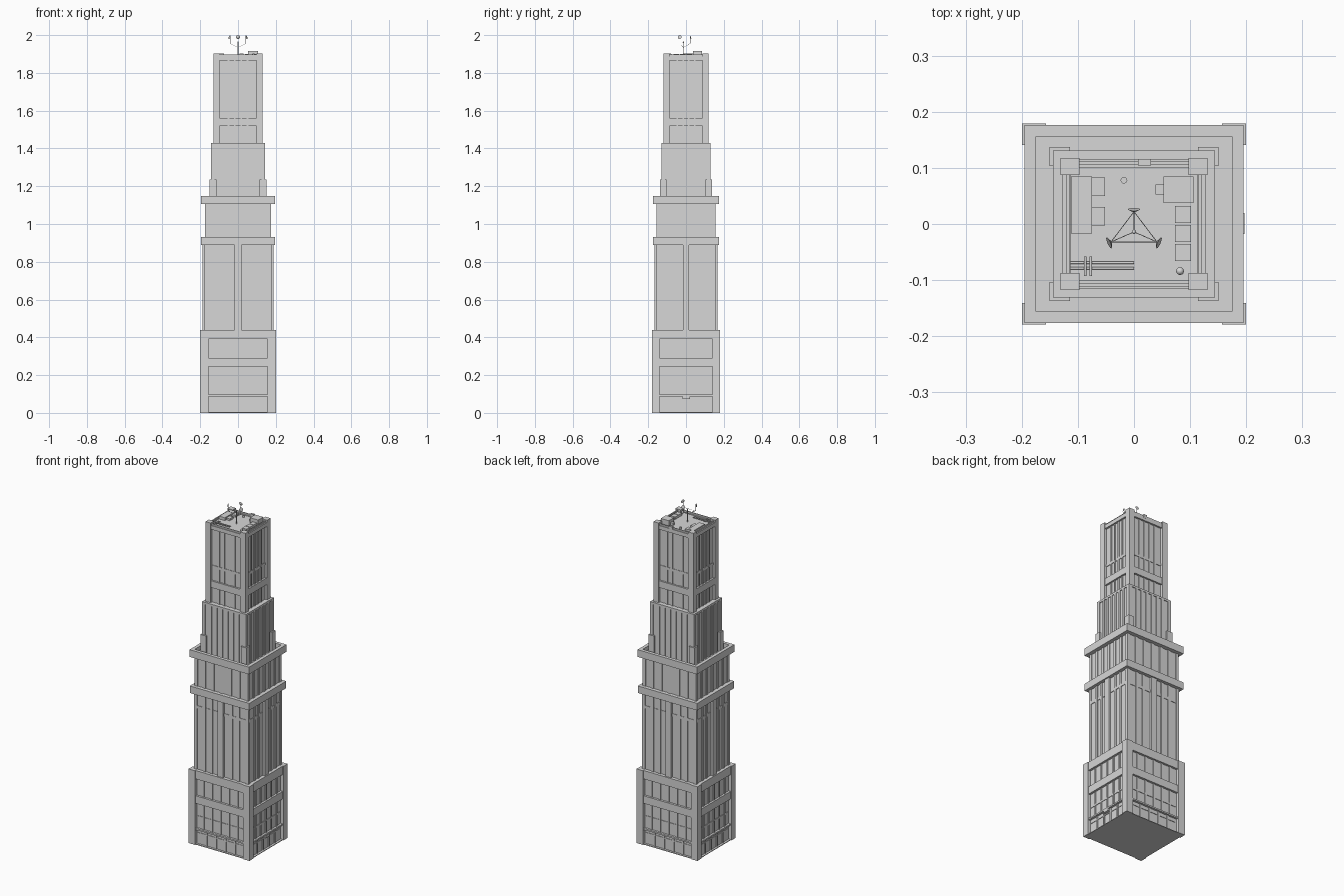
import bpy, bmesh
from mathutils import Vector, Matrix

cube = bpy.data.objects.get("Cube")
if cube:
    bpy.data.objects.remove(cube, do_unlink=True)

stone = bpy.data.materials.new("light grey stone")
stone.use_nodes = True
GREY = (0.68, 0.68, 0.68, 1)
stone.diffuse_color = GREY
stone.node_tree.nodes["Principled BSDF"].inputs["Base Color"].default_value = GREY


def finish(bm, name, smooth=False):
    mesh = bpy.data.meshes.new(name)
    bm.to_mesh(mesh)
    bm.free()
    mesh.materials.append(stone)
    obj = bpy.data.objects.new(name, mesh)
    bpy.context.collection.objects.link(obj)
    if smooth:
        for face in mesh.polygons:
            face.use_smooth = len(face.vertices) < 5


def box(bm, x0, x1, y0, y1, z0, z1):
    size = Matrix.Diagonal((x1 - x0, y1 - y0, z1 - z0, 1))
    mid = Matrix.Translation(((x0 + x1) / 2, (y0 + y1) / 2, (z0 + z1) / 2))
    bmesh.ops.create_cube(bm, size=1, matrix=mid @ size)


def block(bm, half, z0, z1):
    box(bm, -half[0], half[0], -half[1], half[1], z0, z1)


def on_walls(bm, half, u0, u1, z0, z1, depth):
    """Same box on all four walls; u runs -1 to 1 across each wall."""
    hx, hy = half
    for s in (-1, 1):
        ya, yb = sorted((s * hy, s * (hy - depth)))
        box(bm, u0 * hx, u1 * hx, ya, yb, z0, z1)
        xa, xb = sorted((s * hx, s * (hx - depth)))
        box(bm, xa, xb, u0 * hy, u1 * hy, z0, z1)


def fins(bm, half, u0, u1, count, z0, z1, depth, width):
    """Evenly spaced upright fins, including both ends."""
    for i in range(count):
        u = u0 + (u1 - u0) * i / (count - 1)
        on_walls(bm, half, u - width / 2, u + width / 2, z0, z1, depth)


def corners(bm, outer, inner, z0, z1):
    for sx in (-1, 1):
        for sy in (-1, 1):
            xa, xb = sorted((sx * inner[0], sx * outer[0]))
            ya, yb = sorted((sy * inner[1], sy * outer[1]))
            box(bm, xa, xb, ya, yb, z0, z1)


def rod(bm, a, b, r, r2=None, sides=8):
    a, b = Vector(a), Vector(b)
    turn = (b - a).to_track_quat('Z', 'Y').to_matrix().to_4x4()
    bmesh.ops.create_cone(bm, cap_ends=True, segments=sides, radius1=r,
                          radius2=r if r2 is None else r2, depth=(b - a).length,
                          matrix=Matrix.Translation((a + b) / 2) @ turn)


def ball(bm, centre, r):
    bmesh.ops.create_uvsphere(bm, u_segments=12, v_segments=8, radius=r,
                              matrix=Matrix.Translation(centre))


# Base storeys
bm = bmesh.new()
wall = (0.195, 0.174)
block(bm, (0.182, 0.161), 0, 0.44)
block(bm, wall, 0, 0.004)
for z0, z1 in ((0.088, 0.097), (0.245, 0.29), (0.39, 0.44)):
    block(bm, wall, z0, z1)
corners(bm, (0.2, 0.179), (0.157, 0.141), 0, 0.44)
finish(bm, "base")

bm = bmesh.new()
inset = (0.1865, 0.1655)
for z0, z1 in ((0.097, 0.245), (0.29, 0.39)):
    fins(bm, inset, -0.6, 0.6, 5, z0, z1, 0.008, 0.06)
on_walls(bm, (0.185, 0.164), -0.82, 0.82, 0.16, 0.17, 0.008)
finish(bm, "base_mullions")

# Street level shopfronts, with one entrance canopy on the left wall
bm = bmesh.new()
fins(bm, inset, -0.5, 0.5, 4, 0, 0.088, 0.008, 0.06)
on_walls(bm, (0.185, 0.164), -0.82, 0.82, 0.065, 0.071, 0.008)
box(bm, 0.18, 0.197, -0.018, 0.02, 0.074, 0.088)
finish(bm, "shopfronts")

# Middle shaft with a projecting central pier on each wall
bm = bmesh.new()
shaft = (0.179, 0.158)
block(bm, (0.1745, 0.1535), 0.44, 0.93)
corners(bm, shaft, (0.16, 0.141), 0.44, 0.93)
on_walls(bm, (0.188, 0.167), -0.1, 0.1, 0.44, 0.93, 0.025)
block(bm, (0.195, 0.174), 0.89, 0.932)
finish(bm, "middle_shaft")

bm = bmesh.new()
for s in (-1, 1):
    fins(bm, shaft, s * 0.36, s * 0.62, 2, 0.44, 0.89, 0.008, 0.1)
    a, b = sorted((s * 0.1, s * 0.9))
    on_walls(bm, (0.1775, 0.1565), a, b, 0.8, 0.818, 0.008)
finish(bm, "middle_mullions")

# Upper shaft below the wide terrace
bm = bmesh.new()
upper = (0.1755, 0.1555)
block(bm, (0.171, 0.151), 0.93, 1.12)
corners(bm, upper, (0.158, 0.14), 0.93, 1.11)
fins(bm, upper, -0.64, 0.64, 5, 0.93, 1.11, 0.008, 0.1)
finish(bm, "upper_shaft")

bm = bmesh.new()
rim = (0.195, 0.176)
block(bm, rim, 1.105, 1.125)
on_walls(bm, rim, -1, 1, 1.11, 1.148, 0.02)
finish(bm, "terrace_parapet")

# Stepped tier with low corner buttresses
bm = bmesh.new()
tier = (0.144, 0.131)
block(bm, (0.1395, 0.1265), 1.12, 1.425)
corners(bm, tier, (0.124, 0.112), 1.12, 1.42)
fins(bm, tier, -0.62, 0.62, 6, 1.12, 1.42, 0.008, 0.11)
block(bm, tier, 1.418, 1.43)
finish(bm, "stepped_tier")

bm = bmesh.new()
corners(bm, (0.151, 0.137), (0.114, 0.103), 1.12, 1.235)
finish(bm, "corner_buttresses")

# Crown tower
bm = bmesh.new()
crown = (0.128, 0.115)
block(bm, (0.117, 0.104), 1.42, 1.885)
corners(bm, (0.131, 0.118), (0.097, 0.087), 1.42, 1.903)
on_walls(bm, crown, -0.8, 0.8, 1.52, 1.56, 0.02)
on_walls(bm, crown, -0.8, 0.8, 1.865, 1.888, 0.015)
on_walls(bm, (0.121, 0.111), -0.8, 0.8, 1.88, 1.897, 0.006)
box(bm, 0.0075, 0.03, 0.104, 0.116, 1.88, 1.902)
finish(bm, "crown_tower")

bm = bmesh.new()
panes = (0.1215, 0.1085)
for z0, z1 in ((1.43, 1.52), (1.56, 1.865)):
    fins(bm, panes, -0.42, 0.42, 4, z0, z1, 0.008, 0.08)
on_walls(bm, (0.12, 0.107), -0.8, 0.8, 1.635, 1.65, 0.006)
finish(bm, "crown_mullions")

# Roof machinery
ROOF = 1.884
bm = bmesh.new()
box(bm, -0.112, -0.075, -0.017, 0.085, ROOF, 1.902)
box(bm, 0.053, 0.106, 0.037, 0.085, ROOF, 1.916)
box(bm, 0.038, 0.053, 0.053, 0.07, ROOF, 1.9)
for y in (-0.003, 0.05):
    box(bm, -0.077, -0.052, y, y + 0.033, ROOF, 1.896)
for y in (0.002, -0.032, -0.066):
    box(bm, 0.073, 0.102, y, y + 0.03, ROOF, 1.9)
finish(bm, "roof_units")

bm = bmesh.new()
for y in (-0.069, -0.079):
    rod(bm, (-0.113, y, 1.891), (0, y, 1.891), 0.0025)
for x in (-0.087, -0.077):
    rod(bm, (x, -0.058, 1.895), (x, -0.093, 1.895), 0.0025)
rod(bm, (-0.018, 0.078, ROOF), (-0.018, 0.078, 1.896), 0.006, sides=12)
rod(bm, (0.082, -0.084, ROOF), (0.082, -0.084, 1.894), 0.004, sides=12)
ball(bm, (0.082, -0.084, 1.896), 0.007)
finish(bm, "roof_pipes_and_vents", smooth=True)

# Aerial: mast, triangular frame and three dishes
bm = bmesh.new()
hub = Vector((0, -0.014, 0))
tips = [Vector(p) for p in ((0, 0.022, 0), (-0.041, -0.032, 0), (0.041, -0.032, 0))]
up = lambda p, z: p + Vector((0, 0, z))
rod(bm, up(hub, ROOF), up(hub, 1.96), 0.002)
ball(bm, up(hub, 1.962), 0.004)
for i, tip in enumerate(tips):
    rod(bm, up(tip, 1.955), up(tips[i - 1], 1.955), 0.0007, sides=5)
    rod(bm, up(hub, 1.935), up(tip, 1.955), 0.0007, sides=5)
    rod(bm, up(tip, 1.955), up(tip, 1.985), 0.001, sides=5)
    out = (tip - hub).normalized()
    rod(bm, up(tip, 1.988), up(tip + out * 0.004, 1.989), 0.003, 0.011, sides=12)
finish(bm, "aerial", smooth=True)
